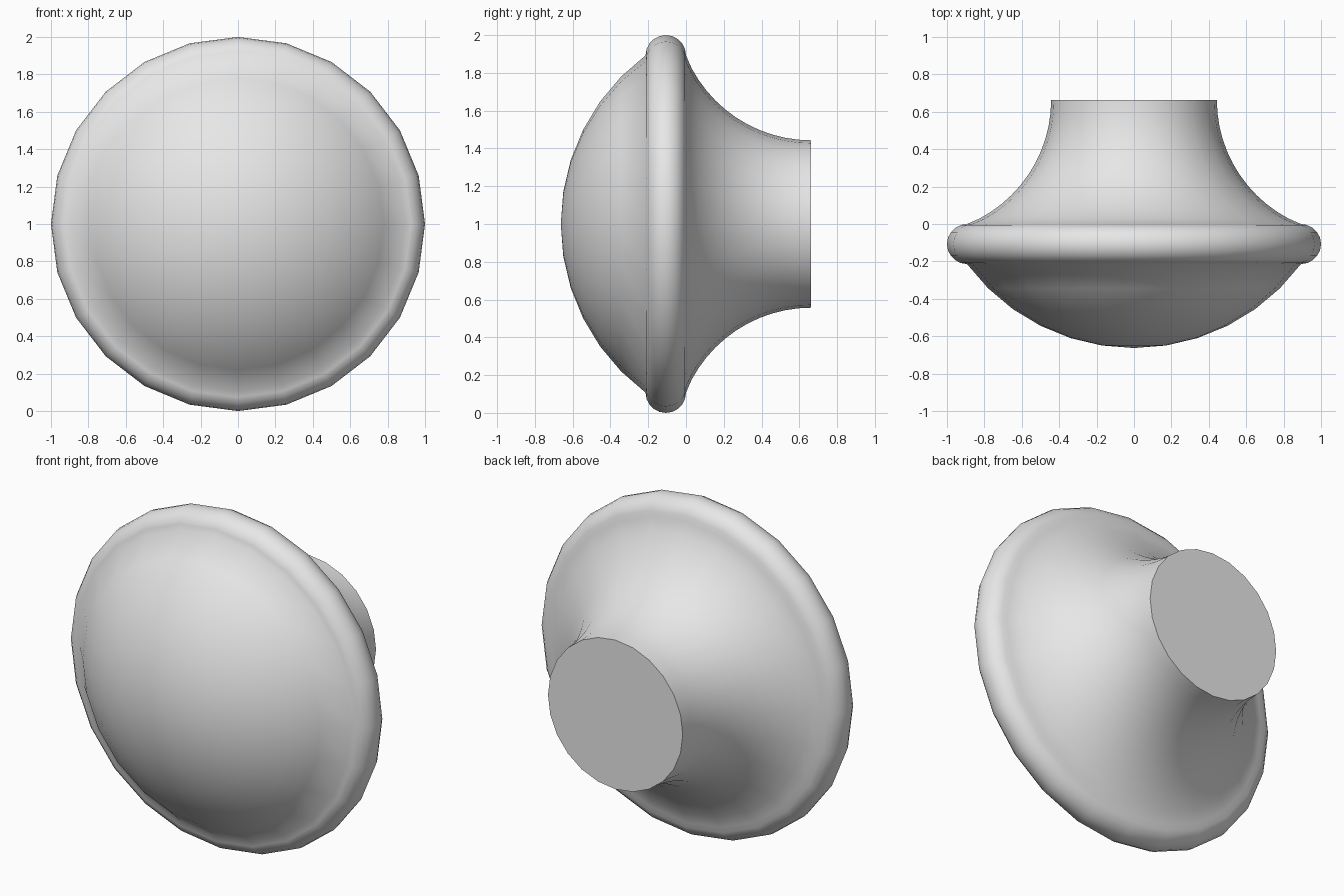
import bpy, bmesh
from math import radians, sin, cos, asin, pi
from mathutils import Vector

cube = bpy.data.objects.get("Cube")
if cube:
    bpy.data.objects.remove(cube, do_unlink=True)

SEGMENTS = 24
CENTRE = Vector((0, 0, 1))


def arc(radius_centre, y_centre, r, start, end, steps):
    """Profile points (distance from axis, y) along a circular arc."""
    angles = [start + (end - start) * i / steps for i in range(steps + 1)]
    return [(radius_centre + r * cos(a), y_centre + r * sin(a)) for a in angles]


# Domed front face
dome_r = 1.113
dome = arc(0, dome_r - 0.663, dome_r, -pi / 2, -pi / 2 + asin(0.893 / dome_r), 6)
dome[0] = (0, dome[0][1])
# Rounded rim bead
bead = arc(0.893, -0.107, 0.107, -pi / 2, pi / 2, 10)
# Concave flared neck, ending parallel to the axis
neck_r = 0.716
neck = arc(0.443 + neck_r, 0.663, neck_r, pi + asin(0.663 / neck_r), pi, 12)
profile = dome[:-1] + bead + neck[1:]

# Turn the profile around the y axis
bm = bmesh.new()
verts = [bm.verts.new(CENTRE + Vector((r, y, 0))) for r, y in profile]
edges = [bm.edges.new(pair) for pair in zip(verts, verts[1:])]
bmesh.ops.spin(bm, geom=verts + edges, cent=CENTRE, axis=(0, 1, 0),
               angle=2 * pi, steps=SEGMENTS)
bmesh.ops.remove_doubles(bm, verts=bm.verts, dist=0.0005)

# Flat back end
rim = [e for e in bm.edges if e.is_boundary]
bmesh.ops.holes_fill(bm, edges=rim, sides=0)
bmesh.ops.recalc_face_normals(bm, faces=bm.faces)

mesh = bpy.data.meshes.new("round_knob")
bm.to_mesh(mesh)
bm.free()
knob = bpy.data.objects.new("round_knob", mesh)
bpy.context.collection.objects.link(knob)

# Plain grey finish
grey = bpy.data.materials.new("plain_grey")
grey.use_nodes = True
colour = (0.8, 0.8, 0.8, 1)
grey.diffuse_color = colour
grey.node_tree.nodes["Principled BSDF"].inputs["Base Color"].default_value = colour
mesh.materials.append(grey)

# Smooth all over, with a sharp edge around the back end
bpy.ops.object.select_all(action="DESELECT")
knob.select_set(True)
bpy.context.view_layer.objects.active = knob
bpy.ops.object.shade_smooth_by_angle(angle=radians(70))
